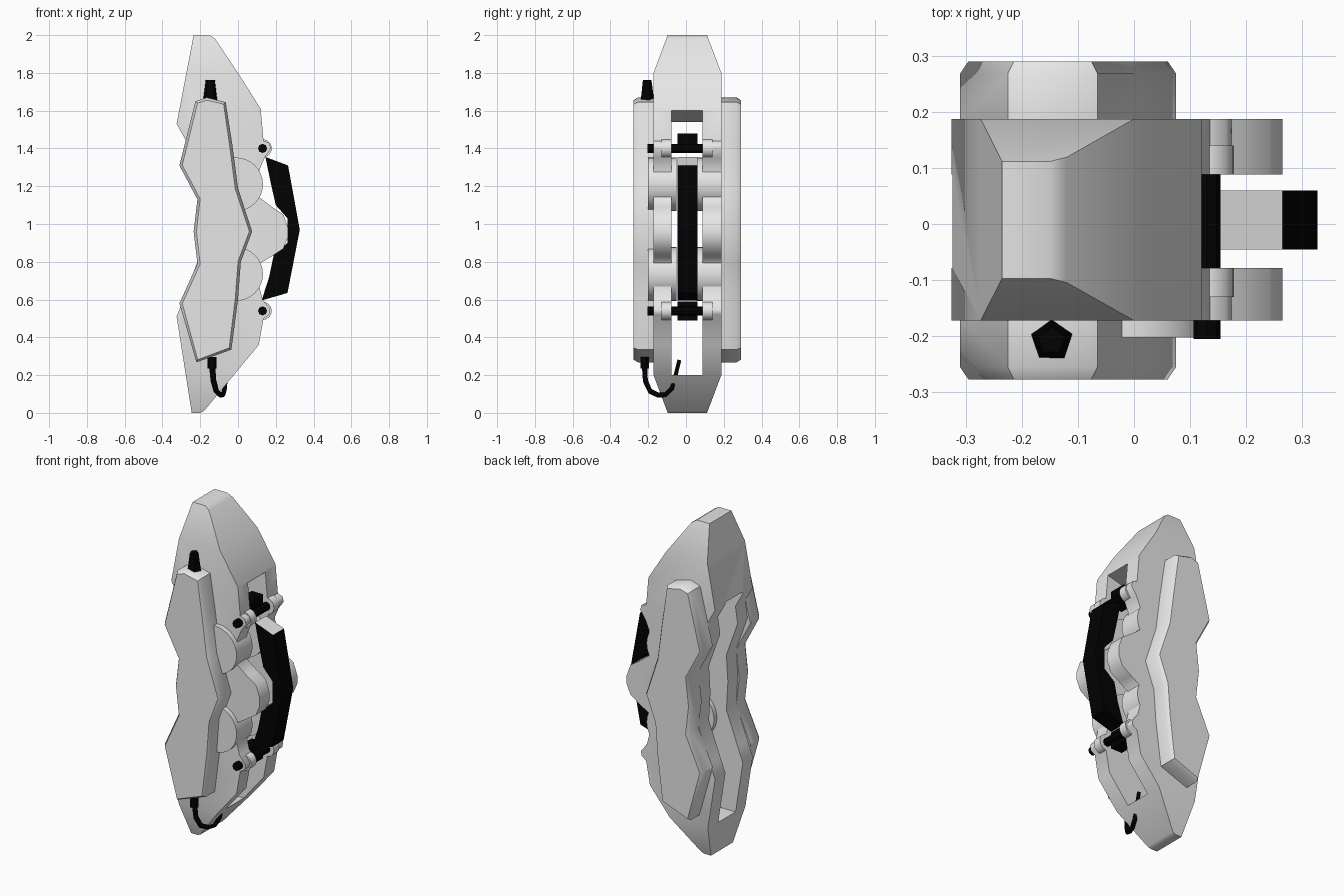
import bpy, bmesh, math
from mathutils import Matrix, Vector

if "Cube" in bpy.data.objects:
    bpy.data.objects.remove(bpy.data.objects["Cube"])

def material(name, v):
    m = bpy.data.materials.new(name)
    m.diffuse_color = (v, v, v, 1)
    m.use_nodes = True
    m.node_tree.nodes["Principled BSDF"].inputs["Base Color"].default_value = m.diffuse_color
    return m

GREY = material("light grey", 0.8)
BLACK = material("black", 0.0005)

def finish(bm, name, mats, angle=None):
    bmesh.ops.recalc_face_normals(bm, faces=bm.faces)
    me = bpy.data.meshes.new(name)
    bm.to_mesh(me)
    bm.free()
    ob = bpy.data.objects.new(name, me)
    bpy.context.collection.objects.link(ob)
    for m in mats:
        me.materials.append(m)
    if angle:
        smooth(ob, angle)
    return ob

def smooth(ob, angle):
    bpy.ops.object.select_all(action='DESELECT')
    ob.select_set(True)
    bpy.context.view_layer.objects.active = ob
    bpy.ops.object.shade_smooth_by_angle(angle=math.radians(angle))

def prism(pts, y0, y1):
    """Extrude an x-z outline from y0 to y1; returns bmesh and the y1 cap."""
    bm = bmesh.new()
    f = bm.faces.new([bm.verts.new((x, y0, z)) for x, z in pts])
    r = bmesh.ops.extrude_face_region(bm, geom=[f], use_keep_orig=True)
    bmesh.ops.translate(bm, vec=(0, y1 - y0, 0),
                        verts=[g for g in r['geom'] if isinstance(g, bmesh.types.BMVert)])
    cap = [g for g in r['geom'] if isinstance(g, bmesh.types.BMFace)][0]
    bmesh.ops.recalc_face_normals(bm, faces=bm.faces)
    return bm, cap

def box(name, lo, hi, mat):
    bm, _ = prism([(lo[0], lo[2]), (hi[0], lo[2]), (hi[0], hi[2]), (lo[0], hi[2])], lo[1], hi[1])
    return finish(bm, name, [mat])

def cyl_y(name, x, z, r, y0, y1, mat, n=24):
    bm = bmesh.new()
    bmesh.ops.create_cone(bm, cap_ends=True, segments=n, radius1=r, radius2=r, depth=y1 - y0,
        matrix=Matrix.Translation((x, (y0 + y1) / 2, z)) @ Matrix.Rotation(math.pi / 2, 4, 'X'))
    return finish(bm, name, [mat], 35)

# caliper body: outline extruded, ends tapered, disc slot cut through
MID = 0.007
outline = [(-0.235, 2), (-0.15, 2), (-0.12, 1.98), (0.0, 1.80), (0.12, 1.61), (0.135, 1.44), (0.165, 1.43),
           (0.175, 1.40), (0.14, 1.35), (0.115, 1.29), (0.115, 1.14), (0.18, 1.09), (0.24, 1.05),
           (0.265, 0.98), (0.265, 0.93), (0.24, 0.87), (0.18, 0.83), (0.115, 0.79), (0.115, 0.66),
           (0.13, 0.60), (0.17, 0.55), (0.165, 0.52), (0.135, 0.50),
           (0.11, 0.36), (-0.18, 0.01), (-0.20, 0), (-0.245, 0), (-0.325, 0.51), (-0.29, 0.60),
           (-0.215, 0.80), (-0.225, 0.97), (-0.215, 1.13), (-0.29, 1.34), (-0.275, 1.44), (-0.325, 1.53)]
bm, _ = prism(outline, -0.172, 0.187)
for zc in (1.8, 0.2):
    bmesh.ops.bisect_plane(bm, geom=bm.verts[:] + bm.edges[:] + bm.faces[:], dist=1e-4,
                           plane_co=(0, 0, zc), plane_no=(0, 0, 1))
for v in bm.verts:
    t = max((v.co.z - 1.8) / 0.2, (0.2 - v.co.z) / 0.2, 0)
    v.co.y = MID + (v.co.y - MID) * (1 - 0.42 * t)
body = finish(bm, "caliper_body", [GREY])
slot = [(-1, 0.2), (1, 0.2), (1, 1.60), (0.12, 1.60), (-0.1, 1.54), (-1, 1.54)]
cb, _ = prism(slot, -0.078, 0.088)
cutter = finish(cb, "slot_cutter", [GREY])
cutter.hide_render = True
mod = body.modifiers.new("slot", 'BOOLEAN')
mod.operation, mod.solver, mod.object = 'DIFFERENCE', 'EXACT', cutter
bpy.context.view_layer.objects.active = body
bpy.ops.object.modifier_apply(modifier="slot")
bpy.data.objects.remove(cutter)
smooth(body, 60)

# chamfered side covers
cover = [(-0.225, 1.65), (-0.165, 1.67), (-0.065, 1.645), (-0.03, 1.42), (0.0, 1.19), (0.075, 0.96),
         (0.015, 0.80), (0.0, 0.60), (-0.035, 0.335), (-0.22, 0.268), (-0.31, 0.58), (-0.215, 0.79),
         (-0.235, 0.96), (-0.215, 1.13), (-0.31, 1.31)]
for name, y0, y1 in (("front_cover", -0.172, -0.255), ("back_cover", 0.187, 0.268)):
    bm, cap = prism(cover, y0, y1)
    bmesh.ops.inset_region(bm, faces=[cap], thickness=0.015)
    s = 1 if y1 > 0 else -1
    bmesh.ops.translate(bm, verts=cap.verts[:], vec=(0, 0.022 * s, 0))
    finish(bm, name, [GREY], 40)

# piston housings, pin lugs, pins and clips, upper and lower
for tag, zp, zl, zc in (("upper", 1.21, 1.40, 1.42), ("lower", 0.735, 0.54, 0.53)):
    cyl_y(tag + "_front_piston", -0.01, zp, 0.142, -0.202, -0.05, GREY, 32)
    cyl_y(tag + "_back_piston", -0.01, zp, 0.142, 0.055, 0.187, GREY, 32)
    # lugs stand just clear of the body sides facing the slot
    cyl_y(tag + "_front_lug", 0.13, zl, 0.048, -0.13, -0.078, GREY)
    cyl_y(tag + "_back_lug", 0.13, zl, 0.048, 0.088, 0.14, GREY)
    cyl_y(tag + "_pin", 0.13, zl, 0.024, -0.205, 0.10, BLACK, 8)
    box(tag + "_clip", (0.05, -0.045, zc - 0.04), (0.125, 0.06, zc + 0.06), BLACK)

# arched black retaining band with a grey upper end
band = [(0.145, 1.355), (0.265, 1.31), (0.327, 0.97), (0.262, 0.635), (0.125, 0.595),
        (0.165, 0.72), (0.19, 0.84), (0.262, 0.90), (0.262, 1.03), (0.20, 1.10), (0.175, 1.21)]
bm, _ = prism(band, -0.045, 0.06)
for f in bm.faces:
    f.material_index = 1 if f.normal.z > 0.8 and f.calc_center_median().z > 1.3 else 0
finish(bm, "retaining_band", [BLACK, GREY])

# bleed nipple and hose fitting
for name, loc, r1, r2, d in (("bleed_nipple", (-0.147, -0.208, 1.705), 0.04, 0.025, 0.115),
                             ("hose_fitting", (-0.138, -0.22, 0.265), 0.025, 0.025, 0.06)):
    bm = bmesh.new()
    bmesh.ops.create_cone(bm, cap_ends=True, segments=5, radius1=r1, radius2=r2, depth=d,
                          matrix=Matrix.Translation(loc))
    finish(bm, name, [BLACK])

# curved hose running back into the slot
path = [(-0.138, -0.22, 0.26), (-0.13, -0.215, 0.17), (-0.115, -0.19, 0.115), (-0.095, -0.15, 0.095),
        (-0.08, -0.11, 0.095), (-0.07, -0.075, 0.13), (-0.065, -0.055, 0.20), (-0.065, -0.035, 0.28)]
cu = bpy.data.curves.new("hose", 'CURVE')
cu.dimensions, cu.bevel_depth, cu.bevel_resolution, cu.use_fill_caps = '3D', 0.016, 1, True
sp = cu.splines.new('POLY')
sp.points.add(len(path) - 1)
for i, (p, q) in enumerate(zip(sp.points, path)):
    p.co = (*q, 1)
    p.radius = 1 - 0.05 * i
hose = bpy.data.objects.new("hose", cu)
bpy.context.collection.objects.link(hose)
cu.materials.append(BLACK)
bpy.ops.object.select_all(action='DESELECT')
hose.select_set(True)
bpy.context.view_layer.objects.active = hose
bpy.ops.object.convert(target='MESH')
